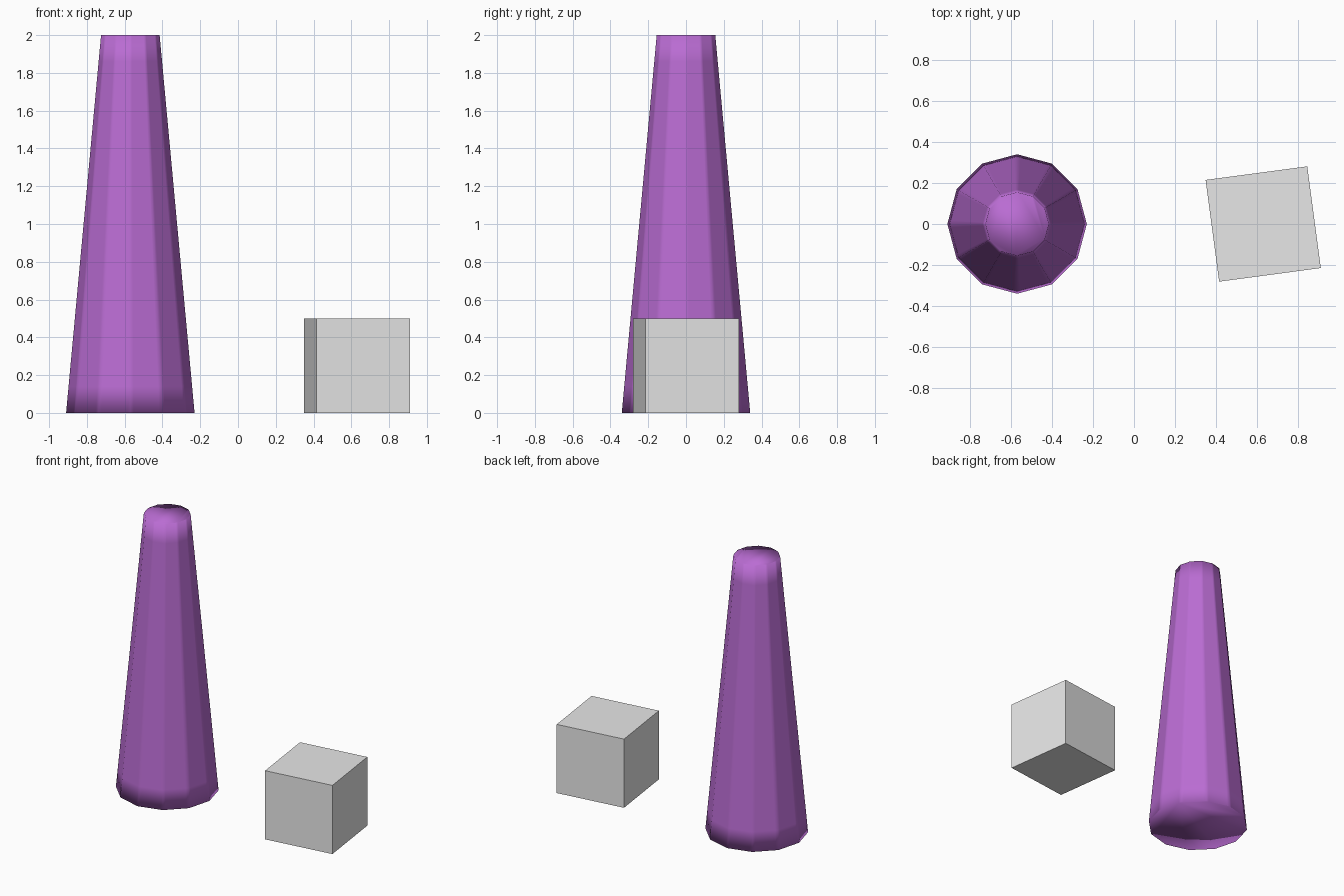
import bpy
import bmesh
import math
from mathutils import Vector

cube = bpy.data.objects.get("Cube")
if cube:
    bpy.data.objects.remove(cube, do_unlink=True)


def material(name, color):
    mat = bpy.data.materials.new(name)
    mat.use_nodes = True
    mat.diffuse_color = color
    bsdf = next(n for n in mat.node_tree.nodes if n.type == 'BSDF_PRINCIPLED')
    bsdf.inputs["Base Color"].default_value = color
    return mat


def add_object(name, bm, mat, location, smooth):
    bmesh.ops.recalc_face_normals(bm, faces=bm.faces)
    for face in bm.faces:
        face.smooth = smooth
    mesh = bpy.data.meshes.new(name)
    bm.to_mesh(mesh)
    bm.free()
    mesh.materials.append(mat)
    obj = bpy.data.objects.new(name, mesh)
    obj.location = location
    bpy.context.collection.objects.link(obj)
    return obj


purple = material("purple", (0.49, 0.15, 0.65, 1))
grey = material("light grey", (0.8, 0.8, 0.8, 1))

# Tapered twelve-sided column, with support loops beside its edges
SIDES, HEIGHT, BASE, TOP, HOLD = 12, 2.0, 0.34, 0.155, 0.1
corners = [Vector((math.cos(math.tau * i / SIDES), math.sin(math.tau * i / SIDES), 0))
           for i in range(SIDES)]
outline = [corners[i].lerp(corners[(i + 1) % SIDES], t)
           for i in range(SIDES) for t in (0, HOLD, 1 - HOLD)]

bm = bmesh.new()
rings = []
for z in (0, 0.14, HEIGHT - 0.14, HEIGHT):
    radius = BASE + (TOP - BASE) * z / HEIGHT
    rings.append([bm.verts.new(p * radius + Vector((0, 0, z))) for p in outline])
for low, high in zip(rings, rings[1:]):
    for i in range(len(outline)):
        j = (i + 1) % len(outline)
        bm.faces.new((low[i], low[j], high[j], high[i]))
bm.faces.new(rings[0][::-1])
bm.faces.new(rings[-1])
add_object("tapered_column", bm, purple, (-0.57, 0, 0), True)

# Plain block, turned slightly
bm = bmesh.new()
bmesh.ops.create_cube(bm, size=0.5)
block = add_object("block", bm, grey, (0.63, 0, 0.25), False)
block.rotation_euler.z = math.radians(7.6)
